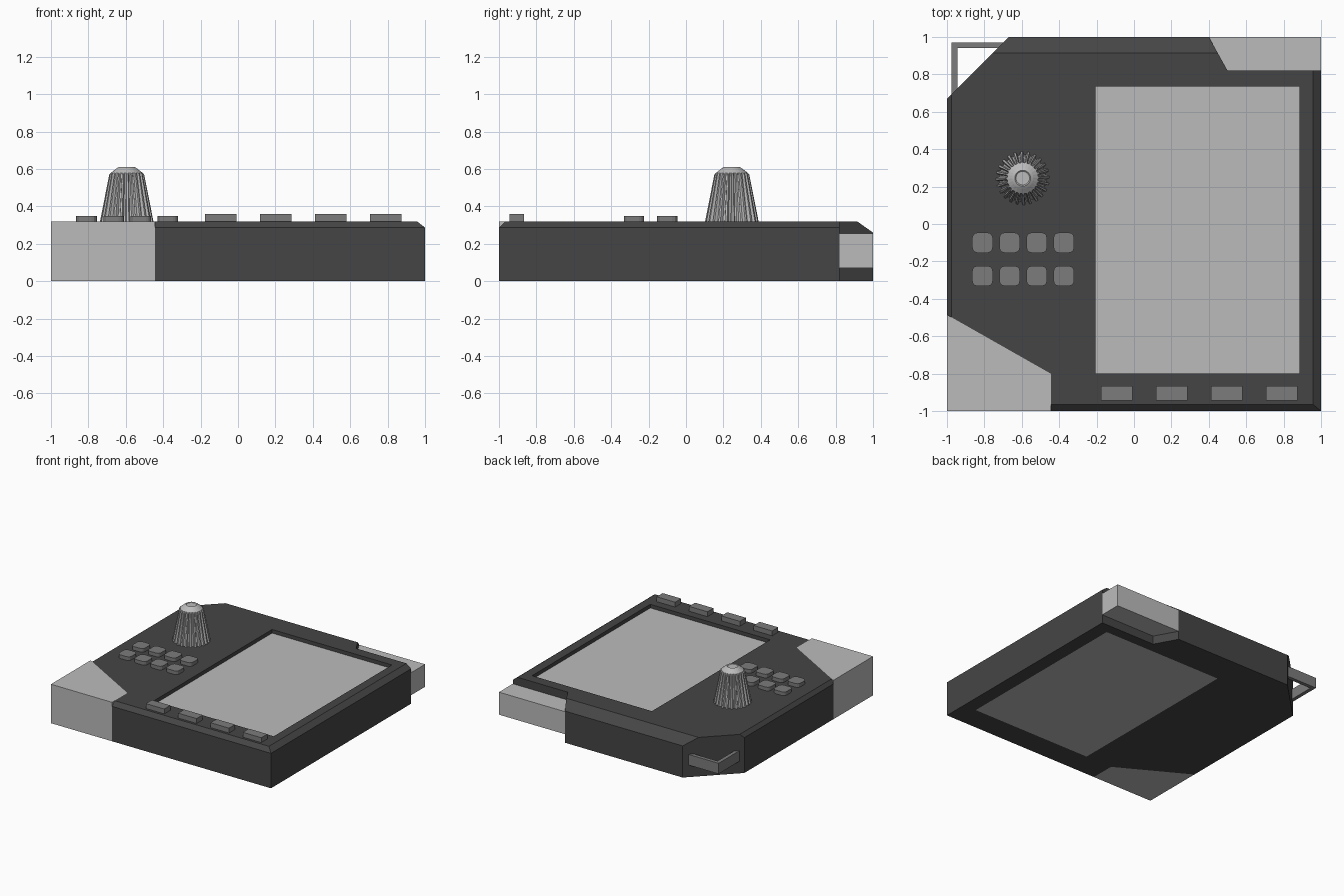
import bpy, bmesh, math
from mathutils import Vector

if "Cube" in bpy.data.objects:
    bpy.data.objects.remove(bpy.data.objects["Cube"])

TOP = 0.32


def material(name, v):
    m = bpy.data.materials.new(name)
    m.diffuse_color = (v, v, v, 1)
    m.use_nodes = True
    m.node_tree.nodes["Principled BSDF"].inputs["Base Color"].default_value = m.diffuse_color
    return m


DARK = material("dark_plastic", 0.06)
MID = material("button_grey", 0.2)
LIGHT = material("light_grey", 0.5)


def finish(name, bm, mat):
    bmesh.ops.recalc_face_normals(bm, faces=bm.faces)
    me = bpy.data.meshes.new(name)
    bm.to_mesh(me)
    bm.free()
    me.materials.append(mat)
    ob = bpy.data.objects.new(name, me)
    bpy.context.collection.objects.link(ob)
    return ob


def prism(points, z0, z1):
    """Extrude a plan outline from z0 to z1."""
    bm = bmesh.new()
    face = bm.faces.new([bm.verts.new((x, y, z0)) for x, y in points])
    new = bmesh.ops.extrude_face_region(bm, geom=[face], use_keep_orig=True)["geom"]
    bmesh.ops.translate(bm, vec=(0, 0, z1 - z0),
                        verts=[g for g in new if isinstance(g, bmesh.types.BMVert)])
    return bm


def rect(x0, x1, y0, y1):
    return [(x0, y0), (x1, y0), (x1, y1), (x0, y1)]


def button(name, cx, cy, w, d, z1, r):
    """Key cap with rounded vertical corners."""
    bm = prism(rect(cx - w / 2, cx + w / 2, cy - d / 2, cy + d / 2), TOP - 0.01, z1)
    if r:
        up = [e for e in bm.edges if abs(e.verts[0].co.z - e.verts[1].co.z) > 1e-4]
        bmesh.ops.bevel(bm, geom=up, offset=r, segments=3, profile=0.5, affect='EDGES')
    return finish(name, bm, MID)


# Case: outline with two notched corners and one clipped corner
bm = prism([(-0.445, -1), (1, -1), (1, 0.82), (0.5, 0.82), (0.4, 1),
            (-0.67, 1), (-1, 0.67), (-1, -0.485), (-0.445, -0.8)], 0, TOP)
# Sloped top rims: point on slope, outward normal
for co, no in [((0, -1, 0.287), (0, -0.033, 0.035)),
               ((1, 0, 0.287), (0.033, 0, 0.043)),
               ((-1, 0, 0.29), (-0.03, 0, 0.025)),
               ((0, 1, 0.26), (0, 0.06, 0.085))]:
    cut = bmesh.ops.bisect_plane(bm, geom=bm.verts[:] + bm.edges[:] + bm.faces[:],
                                 plane_co=co, plane_no=Vector(no).normalized(),
                                 clear_outer=True)["geom_cut"]
    bmesh.ops.holes_fill(bm, edges=[e for e in bm.edges if e.is_boundary], sides=0)
case = finish("case", bm, DARK)

# Screen opening cut through the case, filled by a slightly sunken screen
SCREEN = rect(-0.205, 0.885, -0.8, 0.735)
cutter = finish("screen_cutter", prism(SCREEN, -0.1, 0.5), DARK)
cutter.hide_render = True
mod = case.modifiers.new("opening", 'BOOLEAN')
mod.operation, mod.solver, mod.object = 'DIFFERENCE', 'EXACT', cutter
bpy.context.view_layer.objects.active = case
bpy.ops.object.modifier_apply(modifier=mod.name)
bpy.data.objects.remove(cutter)
finish("screen", prism(SCREEN, 0, 0.29), LIGHT)

# Corner blocks
finish("front_corner_block",
       prism([(-1, -1), (-0.445, -1), (-0.445, -0.8), (-1, -0.485)], 0, TOP), LIGHT)
finish("back_corner_block",
       prism([(0.5, 0.82), (1, 0.82), (1, 1), (0.4, 1)], 0.07, 0.255), LIGHT)

# Strap loop across the clipped corner
finish("strap_loop",
       prism([(-0.975, 0.67), (-0.945, 0.67), (-0.945, 0.94), (-0.67, 0.94),
              (-0.67, 0.97), (-0.975, 0.97)], 0.10, 0.187), MID)

# Keypad and the row of keys below the screen
for i in range(4):
    for j in range(2):
        button(f"keypad_key_{j}_{i}", -0.81 + 0.145 * i, -0.10 - 0.178 * j,
               0.11, 0.108, 0.35, 0.028)
    button(f"screen_key_{i}", -0.093 + 0.294 * i, -0.905, 0.168, 0.078, 0.36, 0)

# Knob: tapered ribbed skirt with a domed cap
TEETH = 24
bm = bmesh.new()
rings = []
for z, outer, inner in [(TOP - 0.01, 0.145, 0.126), (0.572, 0.093, 0.083),
                        (0.580, 0.084, 0.083), (0.602, 0.056, 0.056),
                        (0.611, 0.042, 0.042), (0.606, 0.036, 0.036)]:
    ring = []
    for k in range(TEETH * 4):
        r = outer if k % 4 < 2 else inner
        a = 2 * math.pi * (k + (0.25 if k % 2 else 0)) / (TEETH * 4)
        ring.append(bm.verts.new((-0.595 + r * math.cos(a), 0.245 + r * math.sin(a), z)))
    rings.append(ring)
for lo, hi in zip(rings, rings[1:]):
    for k in range(len(lo)):
        n = (k + 1) % len(lo)
        bm.faces.new((lo[k], lo[n], hi[n], hi[k]))
bm.faces.new(rings[-1])
bm.faces.new(rings[0][::-1])
finish("knob", bm, LIGHT)
